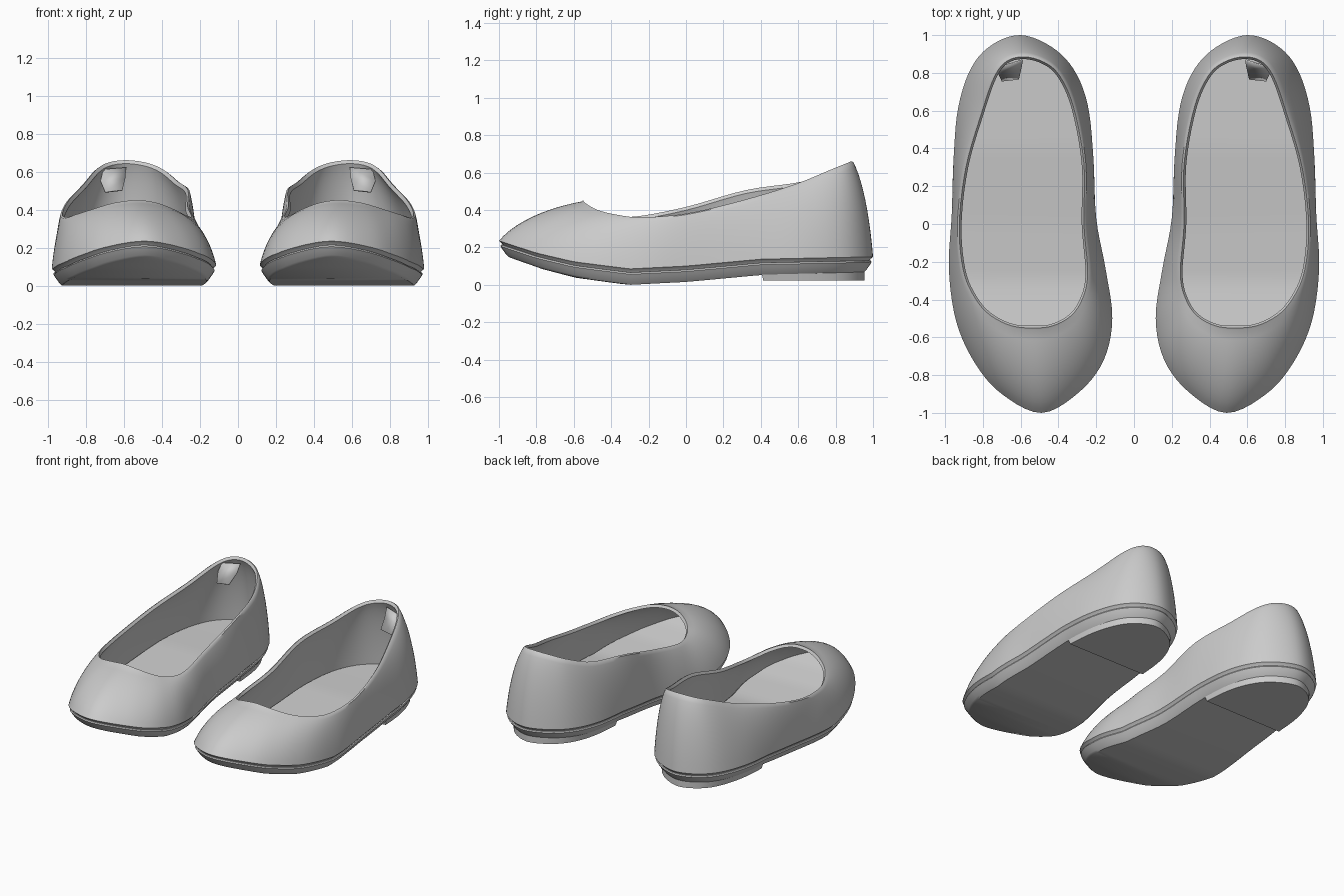
import bpy, bmesh, math

if "Cube" in bpy.data.objects:
    bpy.data.objects.remove(bpy.data.objects["Cube"])

# Each control column: outline x, y, then rim x, y, z
# (runs from toe along the outer side to the heel, and back along the inner side)
COLUMNS = [
    (.49, -1.0, .53, -.56, .445), (.70, -.90, .66, -.545, .43),
    (.84, -.74, .78, -.48, .395), (.94, -.52, .86, -.38, .37),
    (.98, -.24, .915, -.24, .355), (.965, .05, .935, .0, .375),
    (.955, .35, .90, .30, .445), (.93, .62, .82, .58, .53),
    (.86, .83, .75, .78, .61), (.75, .95, .68, .87, .645),
    (.60, 1.0, .58, .895, .655), (.44, .94, .47, .865, .64),
    (.32, .82, .385, .79, .605), (.245, .63, .31, .62, .545),
    (.215, .35, .255, .32, .50), (.20, .03, .255, .0, .41),
    (.15, -.24, .235, -.26, .36), (.115, -.50, .265, -.40, .365),
    (.16, -.72, .325, -.49, .395), (.29, -.89, .42, -.545, .43)]
# Underside height along the length
UNDERSIDE = [(-1, .15), (-.8, .085), (-.6, .038), (-.3, 0), (0, .015), (.4, .052), (1.01, .065)]
STEPS = 5


def spline(p0, p1, p2, p3, t):
    return [.5 * (2 * b + (c - a) * t + (2 * a - 5 * b + 4 * c - d) * t * t
                  + (3 * b - a - 3 * c + d) * t ** 3) for a, b, c, d in zip(p0, p1, p2, p3)]


K = len(COLUMNS)
COLS = [spline(*(COLUMNS[(i + o) % K] for o in (-1, 0, 1, 2)), s / STEPS)
        for i in range(K) for s in range(STEPS)]
N = len(COLS)


def inward(i):
    a, b = COLS[i - 1], COLS[(i + 1) % N]
    tx, ty = b[0] - a[0], b[1] - a[1]
    length = math.hypot(tx, ty)
    return -ty / length, tx / length


NORMALS = [inward(i) for i in range(N)]


def underside(y):
    y = max(-1, min(1, y))
    for (y0, z0), (y1, z1) in zip(UNDERSIDE, UNDERSIDE[1:]):
        if y <= y1:
            return z0 + (z1 - z0) * (y - y0) / (y1 - y0)


def sole_ring(inset, lift):
    return [(c[0] + n[0] * inset, c[1] + n[1] * inset, underside(c[1]) + lift)
            for c, n in zip(COLS, NORMALS)]


def upper_ring(t, inset=0, drop=0):
    # wall bulges between a straight line and a quarter ellipse
    h = .5 * t + .5 * (1 - math.cos(t * math.pi / 2))
    v = .5 * t + .5 * math.sin(t * math.pi / 2)
    ring = []
    for (x, y, rx, ry, rz), n in zip(COLS, NORMALS):
        base = underside(y) + .085
        ring.append((x + (rx - x) * h + n[0] * inset, y + (ry - y) * h + n[1] * inset,
                     base + (rz - base) * v - drop))
    return ring


def finish(name, bm):
    bmesh.ops.recalc_face_normals(bm, faces=bm.faces)
    mesh = bpy.data.meshes.new(name)
    bm.to_mesh(mesh)
    bm.free()
    obj = bpy.data.objects.new(name, mesh)
    bpy.context.collection.objects.link(obj)
    bpy.ops.object.select_all(action='DESELECT')
    obj.select_set(True)
    bpy.context.view_layer.objects.active = obj
    bpy.ops.object.shade_smooth_by_angle(angle=math.radians(42))
    obj.modifiers.new("other_shoe", 'MIRROR').use_mirror_merge = False
    return obj


def fill_across(bm, ring):
    # strips joining the outer side to the inner side
    for i in range(N // 2):
        quad = []
        for v in (ring[i], ring[i + 1], ring[(N - i - 1) % N], ring[(N - i) % N]):
            if v not in quad:
                quad.append(v)
        bm.faces.new(quad)


def loft(name, rings, cap_first=False, cap_last=False):
    bm = bmesh.new()
    loops = [[bm.verts.new(p) for p in ring] for ring in rings]
    for a, b in zip(loops, loops[1:]):
        for i in range(len(a)):
            j = (i + 1) % len(a)
            bm.faces.new((a[i], a[j], b[j], b[i]))
    if cap_first:
        fill_across(bm, loops[0])
    if cap_last:
        fill_across(bm, loops[-1])
    return finish(name, bm)


# Upper: outer wall, rounded rim, lining
levels = [i / 10 for i in range(11)]
outer = [sole_ring(.022, .06), sole_ring(.014, .073)] + [upper_ring(t) for t in levels]
rim = [upper_ring(1, .01, -.006)]
lining = [upper_ring(t, .022, .012 * t) for t in reversed(levels)]
loft("upper", outer + rim + lining)

# Sole with a stepped welt edge
loft("sole", [sole_ring(.05, 0), sole_ring(.038, .012), sole_ring(.018, .04),
              sole_ring(.008, .056), sole_ring(.012, .064), sole_ring(.035, .066)], True, True)

# Footbed
loft("insole", [sole_ring(.02, .08), sole_ring(.03, .092)], False, True)

# Low heel block
first = 31
bm = bmesh.new()
top, bottom = [], []
for (x, y, *_), n in list(zip(COLS, NORMALS))[first:N - first + 1]:
    top.append(bm.verts.new((x + n[0] * .046, y + n[1] * .046, underside(y) + .01)))
    bottom.append(bm.verts.new((x + n[0] * .056, y + n[1] * .056 + .01, .022)))
for i in range(len(top)):
    j = (i + 1) % len(top)
    bm.faces.new((top[i], top[j], bottom[j], bottom[i]))
bm.faces.new(top)
bm.faces.new(bottom)
finish("heel_block", bm)

# Small fabric tab hanging inside the back
bm = bmesh.new()
rows = [((.59, .872, .62), (.71, .835, .61)), ((.595, .84, .56), (.725, .81, .55)),
        ((.61, .77, .50), (.70, .76, .49))]
verts = [[bm.verts.new(p) for p in row] for row in rows]
for a, b in zip(verts, verts[1:]):
    bm.faces.new((a[0], a[1], b[1], b[0]))
finish("heel_tab", bm).modifiers.new("thickness", 'SOLIDIFY').thickness = .008
